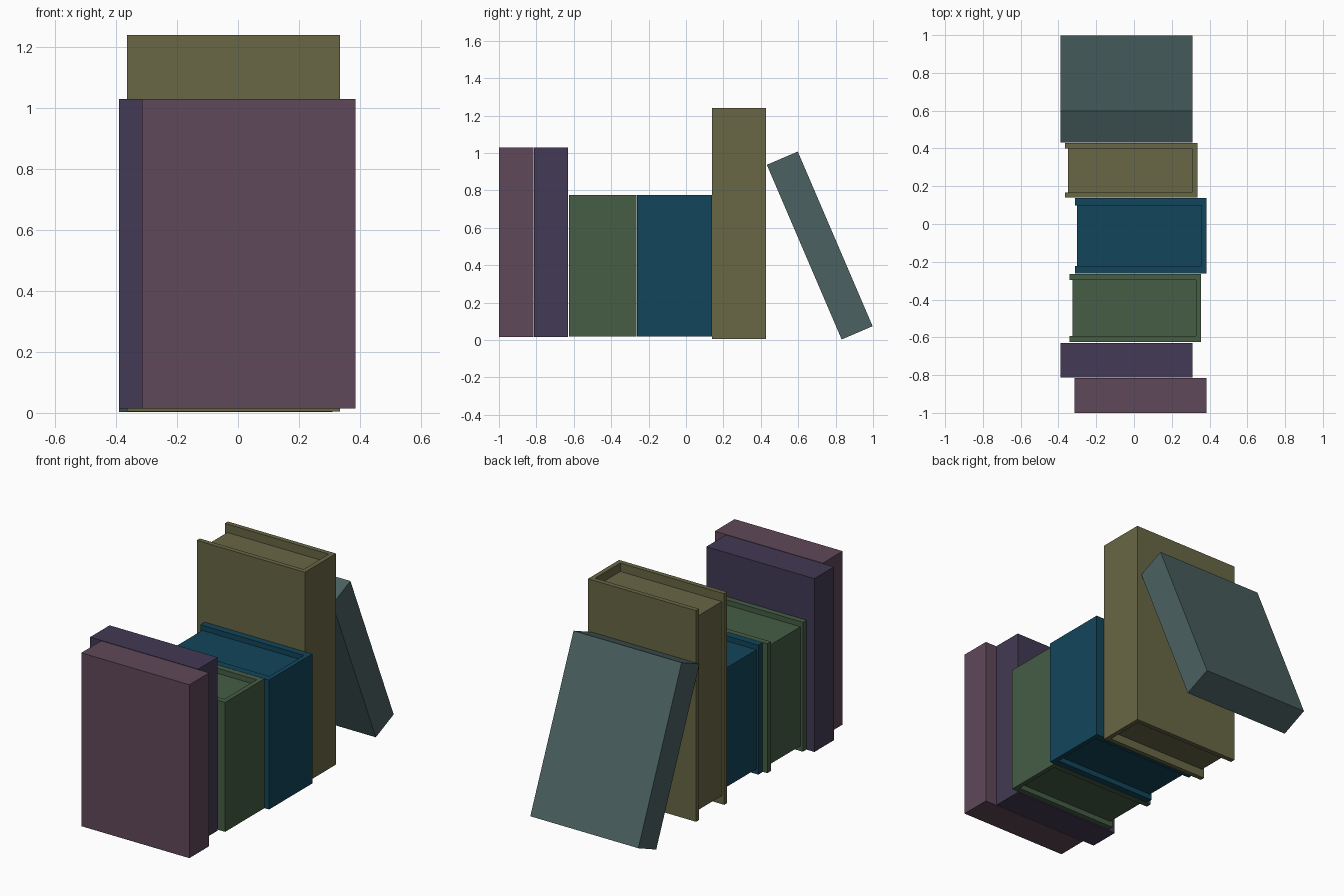
import bpy, bmesh
from math import radians
from mathutils import Matrix

if "Cube" in bpy.data.objects:
    bpy.data.objects.remove(bpy.data.objects["Cube"])


def finish(name, bm, color):
    bmesh.ops.recalc_face_normals(bm, faces=bm.faces)
    mesh = bpy.data.meshes.new(name)
    bm.to_mesh(mesh)
    bm.free()
    mat = bpy.data.materials.new(name + "_color")
    mat.diffuse_color = (*color, 1)
    mat.use_nodes = True
    mat.node_tree.nodes["Principled BSDF"].inputs["Base Color"].default_value = mat.diffuse_color
    mesh.materials.append(mat)
    obj = bpy.data.objects.new(name, mesh)
    bpy.context.collection.objects.link(obj)
    return obj


def box(name, x, y, z, color):
    bm = bmesh.new()
    bmesh.ops.create_cube(bm, size=1)
    size = [b - a for a, b in (x, y, z)]
    mid = [(a + b) / 2 for a, b in (x, y, z)]
    bmesh.ops.transform(bm, verts=bm.verts, matrix=Matrix.Diagonal((*size, 1)))
    obj = finish(name, bm, color)
    obj.location = mid
    return obj


def hardcover(name, x, y, z, board, spine, lip, color):
    # U-shaped cover: two boards joined by a spine on +x
    (x0, x1), (y0, y1), (z0, z1) = x, y, z
    outline = [(x0, y0), (x1, y0), (x1, y1), (x0, y1), (x0, y1 - board),
               (x1 - spine, y1 - board), (x1 - spine, y0 + board), (x0, y0 + board)]
    bm = bmesh.new()
    face = bm.faces.new([bm.verts.new((px, py, z0)) for px, py in outline])
    top = bmesh.ops.extrude_face_region(bm, geom=[face], use_keep_orig=True)["geom"]
    bmesh.ops.translate(bm, vec=(0, 0, z1 - z0),
                        verts=[v for v in top if isinstance(v, bmesh.types.BMVert)])
    finish(name + "_cover", bm, color)
    # Page block set back from the cover edges
    inset = 0.04 * (z1 - z0)
    box(name + "_pages", (x0 + lip, x1 - spine), (y0 + board, y1 - board),
        (z0 + inset, z1 - inset), color)


# Plain closed books
box("mauve_book", (-0.315, 0.385), (-1.0, -0.816), (0.015, 1.03), (0.115, 0.065, 0.1))
box("purple_book", (-0.39, 0.31), (-0.812, -0.631), (0.015, 1.03), (0.055, 0.042, 0.09))

# Hardcover books
hardcover("green_book", (-0.342, 0.355), (-0.626, -0.264), (0.018, 0.776),
          0.033, 0.027, 0.016, (0.06, 0.11, 0.06))
hardcover("blue_book", (-0.313, 0.385), (-0.262, 0.138), (0.018, 0.776),
          0.04, 0.027, 0.012, (0.006, 0.06, 0.105))
hardcover("olive_book", (-0.365, 0.335), (0.14, 0.428), (0.004, 1.24),
          0.028, 0.027, 0.015, (0.14, 0.135, 0.06))

# Leaning book
lean = box("leaning_book", (-0.39, 0.31), (0.625, 0.805), (-0.003, 1.013), (0.07, 0.12, 0.12))
lean.rotation_euler.x = radians(23.2)
